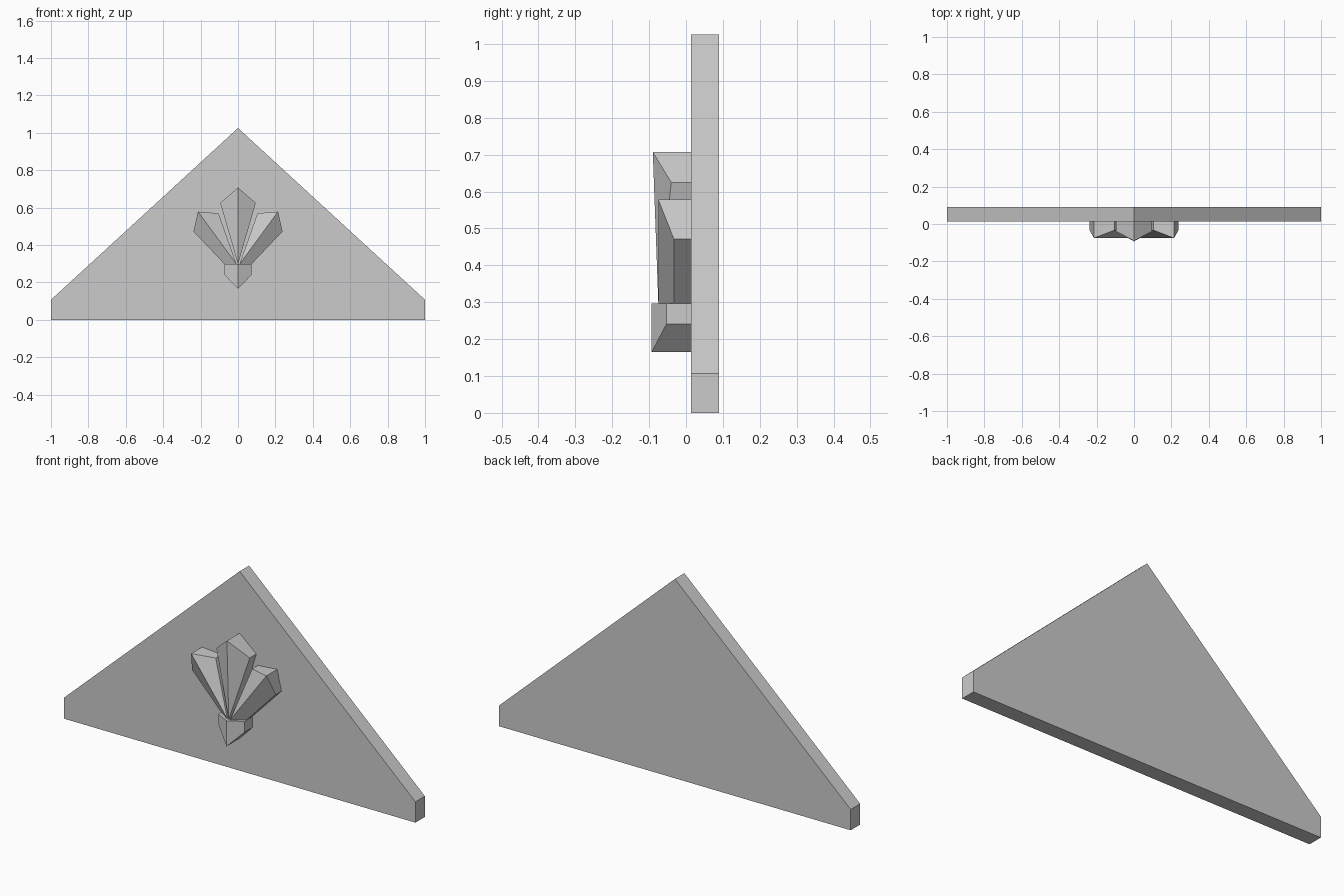
import bpy
import bmesh

cube = bpy.data.objects.get("Cube")
if cube:
    bpy.data.objects.remove(cube)

FRONT, BACK = 0.013, 0.09

stone = bpy.data.materials.new("grey_stone")
stone.use_nodes = True
GREY = (0.6, 0.6, 0.6, 1)
stone.diffuse_color = GREY
stone.node_tree.nodes["Principled BSDF"].inputs["Base Color"].default_value = GREY


def carve(name, outline, back, ridge_end=None, side=1):
    """Extrude an outline of (x, y, z) points to a flat back.
    The front is creased from the first point to the one at ridge_end."""
    bm = bmesh.new()
    front = [bm.verts.new((side * x, y, z)) for x, y, z in outline]
    rear = [bm.verts.new((side * x, back, z)) for x, y, z in outline]
    if ridge_end:
        bm.faces.new(front[:ridge_end + 1])
        bm.faces.new(front[ridge_end:] + front[:1])
    else:
        bm.faces.new(front)
    bm.faces.new(rear[::-1])
    for i in range(len(front)):
        j = (i + 1) % len(front)
        bm.faces.new((front[j], front[i], rear[i], rear[j]))
    bmesh.ops.recalc_face_normals(bm, faces=bm.faces)
    mesh = bpy.data.meshes.new(name)
    bm.to_mesh(mesh)
    bm.free()
    mesh.materials.append(stone)
    obj = bpy.data.objects.new(name, mesh)
    bpy.context.collection.objects.link(obj)


# Gable slab
carve("gable_slab", [(0, FRONT, 1.025), (1, FRONT, 0.107), (1, FRONT, 0),
                     (-1, FRONT, 0), (-1, FRONT, 0.107)], BACK)

# Ornament parts sink slightly into the slab
SEAT = FRONT + 0.004

# Upright middle petal
carve("middle_petal", [(0, -0.09, 0.707), (0.095, -0.04, 0.625),
                       (0, -0.075, 0.297), (-0.095, -0.04, 0.625)], SEAT, 2)

# Leaning side petals
for label, side in (("left", 1), ("right", -1)):
    carve(label + "_petal", [(0.214, -0.075, 0.578), (0.238, -0.033, 0.472),
                             (0.072, -0.033, 0.297), (0.008, -0.075, 0.297),
                             (0.104, -0.033, 0.569)], SEAT, 3, side)

# Pointed base knob
carve("base_knob", [(0, -0.093, 0.297), (0.073, -0.053, 0.297), (0.073, -0.053, 0.241),
                    (0, -0.093, 0.165), (-0.073, -0.053, 0.241), (-0.073, -0.053, 0.297)],
      SEAT, 3)
